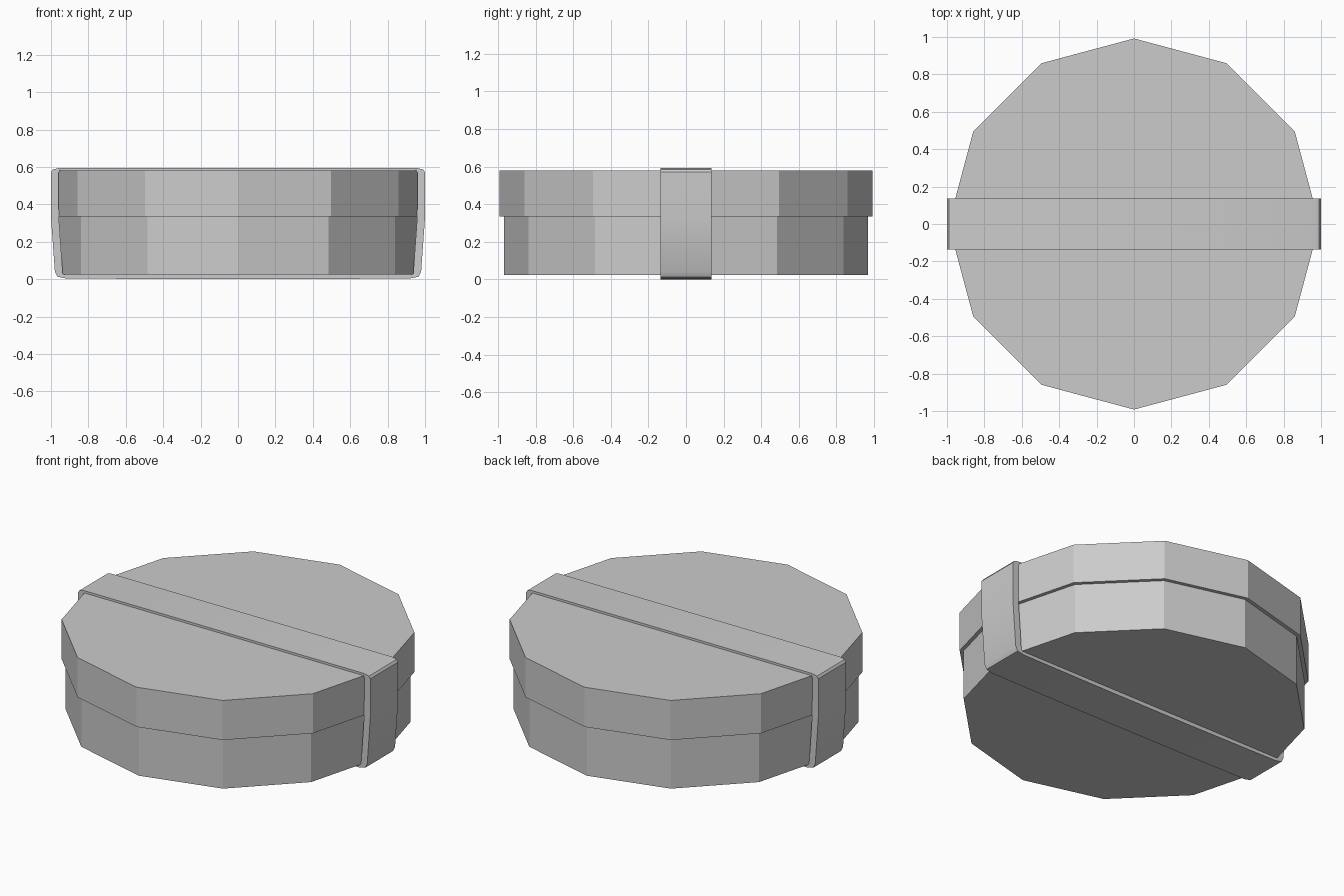
import bpy, bmesh, math

if "Cube" in bpy.data.objects:
    bpy.data.objects.remove(bpy.data.objects["Cube"])


def finish(name, bm):
    bmesh.ops.recalc_face_normals(bm, faces=bm.faces[:])
    mesh = bpy.data.meshes.new(name)
    bm.to_mesh(mesh)
    bm.free()
    obj = bpy.data.objects.new(name, mesh)
    bpy.context.collection.objects.link(obj)
    return obj


def drum(name, radius, z0, z1):
    # twelve-sided closed prism with a corner on each axis
    bm = bmesh.new()
    ring = [bm.verts.new((radius * math.cos(i * math.pi / 6),
                          radius * math.sin(i * math.pi / 6), z0)) for i in range(12)]
    face = bm.faces.new(ring)
    top = bmesh.ops.extrude_face_region(bm, geom=[face])["geom"]
    for v in top:
        if isinstance(v, bmesh.types.BMVert):
            v.co.z = z1
    if face.is_valid is False or len(bm.faces) < 14:
        bm.faces.new(ring)
    return finish(name, bm)


def strap(name, outer, inner, half_width):
    # closed band: mirrored half profiles swept along y
    bm = bmesh.new()
    loops = []
    for half in (outer, inner):
        full = half + [(-x, z) for x, z in reversed(half)]
        for y in (-half_width, half_width):
            loops.append([bm.verts.new((x, y, z)) for x, z in full])
    of, ob, nf, nb = loops
    n = len(of)
    for i in range(n):
        j = (i + 1) % n
        for a, b in ((of, ob), (ob, nb), (nb, nf), (nf, of)):
            bm.faces.new((a[i], a[j], b[j], b[i]))
    return finish(name, bm)


# box body and the slightly wider lid
drum("box_base", 0.969, 0.024, 0.335)
drum("box_lid", 0.992, 0.335, 0.58)

# strap wrapped over the lid and under the base
outer = [(0.30, 0.0), (0.92, 0.004), (0.965, 0.013), (0.979, 0.04),
         (1.0, 0.33), (1.0, 0.572), (0.99, 0.586), (0.96, 0.594)]
inner = [(0.30, 0.027), (0.90, 0.027), (0.93, 0.027), (0.937, 0.03),
         (0.958, 0.33), (0.96, 0.565), (0.958, 0.572), (0.95, 0.574)]
band = strap("strap", outer, inner, 0.136)

bpy.context.view_layer.objects.active = band
band.select_set(True)
bpy.ops.object.shade_smooth_by_angle(angle=math.radians(35))
